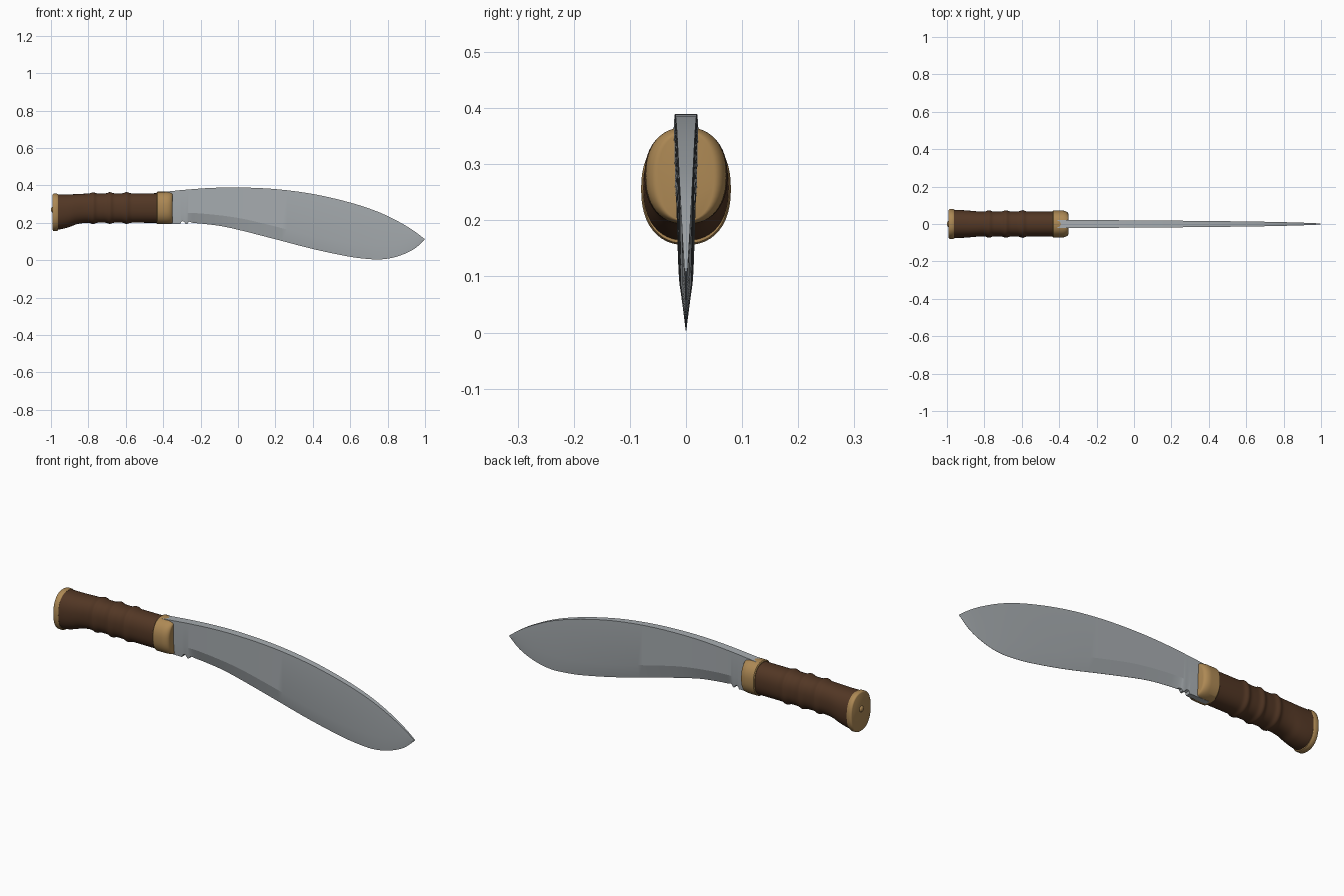
import bpy, math

if "Cube" in bpy.data.objects:
    bpy.data.objects.remove(bpy.data.objects["Cube"])

def mat(name, c):
    m = bpy.data.materials.new(name)
    m.diffuse_color = (*c, 1)
    m.use_nodes = True
    m.node_tree.nodes["Principled BSDF"].inputs["Base Color"].default_value = m.diffuse_color
    return m

steel = mat("steel", (0.39, 0.42, 0.44))
brass = mat("brass", (0.42, 0.25, 0.09))
wood = mat("dark_wood", (0.085, 0.038, 0.018))

def curve(pts, x):
    """Smooth cubic interpolation through (x, value) points."""
    n = len(pts)
    def slope(i):
        a, b = pts[max(i - 1, 0)], pts[min(i + 1, n - 1)]
        return (b[1] - a[1]) / (b[0] - a[0])
    if x <= pts[0][0]:
        return pts[0][1]
    for i in range(n - 1):
        (x0, v0), (x1, v1) = pts[i], pts[i + 1]
        if x <= x1:
            h = x1 - x0
            t = (x - x0) / h
            return ((2*t**3 - 3*t*t + 1) * v0 + (t**3 - 2*t*t + t) * h * slope(i)
                    + (3*t*t - 2*t**3) * v1 + (t**3 - t*t) * h * slope(i + 1))
    return pts[-1][1]

def loft(name, rings, material, angle):
    """Skin a list of equal-length rings and cap both ends."""
    n = len(rings[0])
    verts = [v for r in rings for v in r]
    faces = [(i*n + j, i*n + (j+1) % n, (i+1)*n + (j+1) % n, (i+1)*n + j)
             for i in range(len(rings) - 1) for j in range(n)]
    faces += [tuple(range(n))[::-1], tuple(range(len(verts) - n, len(verts)))]
    me = bpy.data.meshes.new(name)
    me.from_pydata(verts, [], faces)
    me.update()
    me.materials.append(material)
    ob = bpy.data.objects.new(name, me)
    bpy.context.collection.objects.link(ob)
    bpy.ops.object.select_all(action='DESELECT')
    ob.select_set(True)
    bpy.context.view_layer.objects.active = ob
    bpy.ops.object.mode_set(mode='EDIT')
    bpy.ops.mesh.select_all(action='SELECT')
    bpy.ops.mesh.normals_make_consistent(inside=False)
    bpy.ops.object.mode_set(mode='OBJECT')
    bpy.ops.object.shade_smooth_by_angle(angle=math.radians(angle))
    return ob

def oval(x, top, bottom, hy, power=2.3, n=48):
    zc, hz = (top + bottom) / 2, (top - bottom) / 2
    f = lambda c: math.copysign(abs(c) ** (2 / power), c)
    return [(x, hy * f(math.cos(2*math.pi*k/n)), zc + hz * f(math.sin(2*math.pi*k/n)))
            for k in range(n)]

# Blade: spine, cutting edge, grind line and thickness along x
spine = [(-.42, .363), (-.3, .375), (-.15, .386), (0, .389), (.2, .38), (.4, .354),
         (.6, .308), (.75, .258), (.87, .2), (.95, .15), (.998, .113)]
edge = [(-.24, .2), (-.1, .184), (0, .163), (.2, .112), (.4, .06), (.6, .018), (.7, .006),
        (.76, .004), (.83, .014), (.9, .038), (.95, .066), (.998, .109)]
grind = [(-.42, .25), (-.3, .252), (-.2, .25), (0, .226), (.2, .18), (.4, .128),
         (.6, .09), (.75, .08), (.88, .086), (.95, .097), (.998, .111)]
thick = [(-.42, .022), (0, .0195), (.4, .016), (.7, .012), (.9, .007), (.998, .003)]
# thick ricasso and the two pits of the notch: x, z, half thickness
notch = [(-.42, .193, .013), (-.308, .193, .013), (-.304, .205, .013), (-.294, .209, .012),
         (-.286, .203, .011), (-.279, .193, .010), (-.271, .194, .009), (-.265, .203, .008),
         (-.257, .206, .006), (-.249, .202, .004), (-.24, .199, .001)]
cols = list(notch)
for k in range(1, 61):
    x = -.24 + 1.238 * math.sin(k / 60 * math.pi / 2)
    cols.append((x, curve(edge, x), .0006))
rings = []
for x, ze, e in cols:
    zs, zg, s = curve(spine, x), curve(grind, x), curve(thick, x)
    g = s * .88
    rings.append([(x, -e, ze), (x, -g, zg), (x, -s, zs), (x, s, zs), (x, g, zg), (x, e, ze)])
loft("blade", rings, steel, 12)

# Grip with flared butt and three raised rings
g_top = [(-.975, .352), (-.9, .352), (-.8, .356), (-.43, .358)]
g_bot = [(-.975, .163), (-.94, .167), (-.9, .178), (-.86, .193), (-.8, .2), (-.43, .2)]
g_wid = [(-.975, .077), (-.9, .073), (-.82, .067), (-.6, .067), (-.43, .066)]
rings = []
for k in range(91):
    x = -.975 + .545 * k / 90
    b = sum(.007 * math.exp(-((x - c) / .014) ** 2) for c in (-.775, -.685, -.595))
    rings.append(oval(x, curve(g_top, x) + b, curve(g_bot, x) - b, curve(g_wid, x) + b))
loft("grip", rings, wood, 40)

# Bolster with a rounded front
rings = [oval(-.435, .362, .196, .068), oval(-.431, .366, .193, .072)]
for k in range(11):
    a = k / 10 * math.pi / 2
    d = .022 * (1 - math.cos(a))
    rings.append(oval(-.385 + .035 * math.sin(a), .366 - d * .5, .193 + d * .3, .072 - d))
loft("bolster", rings, brass, 40)

# Butt plate and peened tang nut
loft("butt_plate", [oval(x, .356 - d, .156 + d, .080 - d) for x, d in
                    ((-.991, .005), (-.989, .002), (-.985, 0), (-.968, 0), (-.962, .003))],
     brass, 50)
loft("tang_nut", [oval(-.99 - .01 * math.sin(a), .27 + .016 * math.cos(a),
                       .27 - .016 * math.cos(a), .016 * math.cos(a), 2, 24)
                  for a in (0, .3, .6, .9, 1.2, 1.5)], brass, 50)
